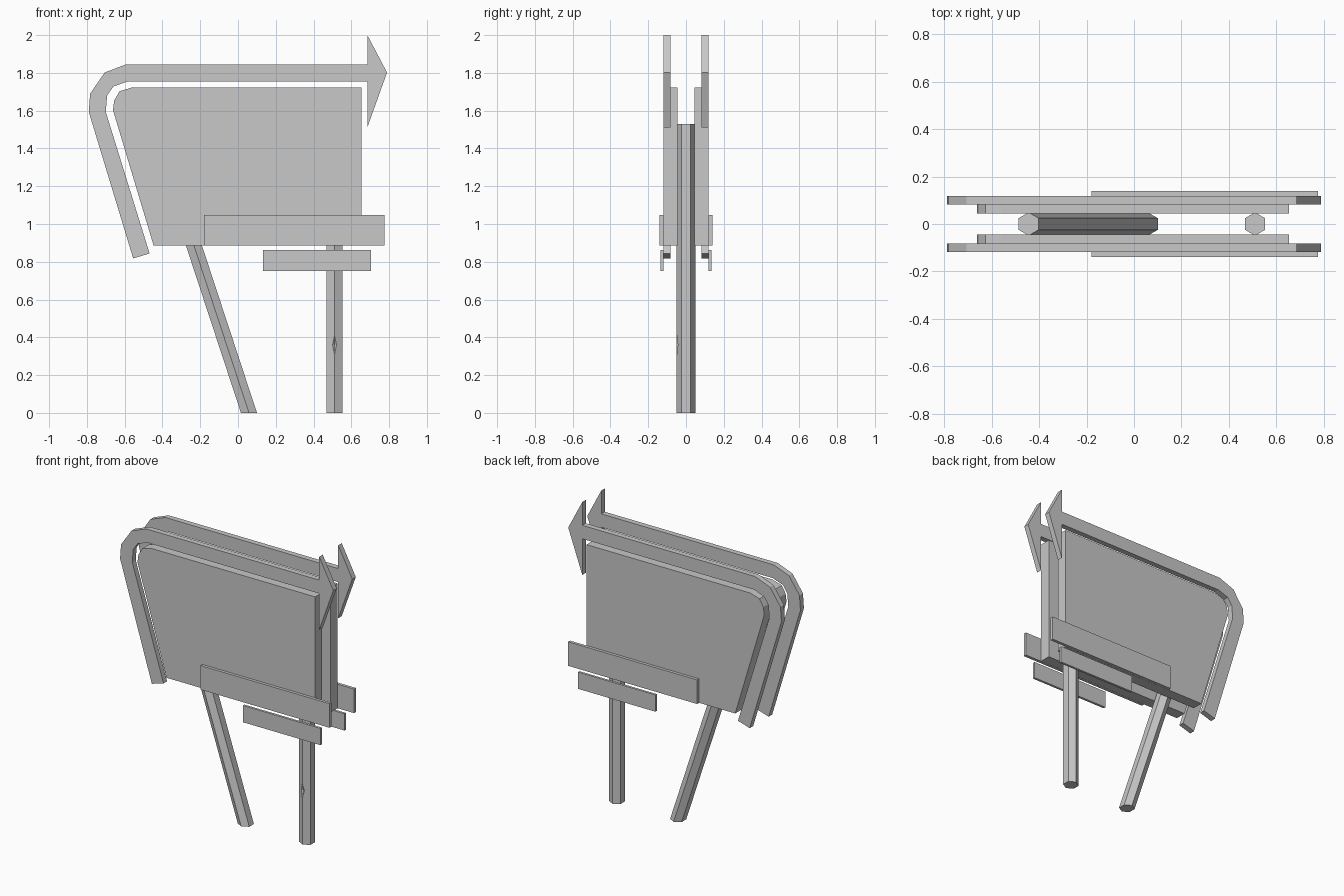
import bpy
import bmesh
import math
from mathutils import Matrix

cube = bpy.data.objects.get("Cube")
if cube:
    bpy.data.objects.remove(cube, do_unlink=True)

grey = bpy.data.materials.new("plain grey")
grey.use_nodes = True
grey.diffuse_color = (0.58, 0.58, 0.58, 1)
bsdf = next(n for n in grey.node_tree.nodes if n.type == "BSDF_PRINCIPLED")
bsdf.inputs["Base Color"].default_value = (0.58, 0.58, 0.58, 1)


def finish(name, bm):
    bmesh.ops.recalc_face_normals(bm, faces=bm.faces)
    mesh = bpy.data.meshes.new(name)
    bm.to_mesh(mesh)
    bm.free()
    mesh.materials.append(grey)
    obj = bpy.data.objects.new(name, mesh)
    bpy.context.collection.objects.link(obj)
    return obj


def plate(name, outline, y0, y1):
    """Extrude an x-z outline between two y depths."""
    bm = bmesh.new()
    face = bm.faces.new([bm.verts.new((x, y0, z)) for x, z in outline])
    moved = bmesh.ops.extrude_face_region(bm, geom=[face])["geom"]
    verts = [v for v in moved if isinstance(v, bmesh.types.BMVert)]
    bmesh.ops.translate(bm, verts=verts, vec=(0, y1 - y0, 0))
    # The extrusion keeps the first cap only if it is rebuilt
    if not face.is_valid:
        caps = [e for e in bm.edges if e.is_boundary]
        bmesh.ops.holes_fill(bm, edges=caps)
    finish(name, bm)


def rectangle(x0, x1, z0, z1):
    return [(x0, z0), (x1, z0), (x1, z1), (x0, z1)]


def post(name, x_bottom, x_top, height):
    """Six-sided post with level ends, a corner facing the front."""
    bm = bmesh.new()
    rings = []
    for cx, z in ((x_bottom, 0), (x_top, height)):
        angles = [math.radians(60 * i - 90) for i in range(6)]
        rings.append([bm.verts.new((cx + 0.049 * math.cos(a),
                                    0.049 * math.sin(a), z)) for a in angles])
    low, high = rings
    for i in range(6):
        j = (i + 1) % 6
        bm.faces.new((low[i], low[j], high[j], high[i]))
    bm.faces.new(low)
    bm.faces.new(high)
    return finish(name, bm)


panel = [(-0.447, 0.887), (-0.662, 1.603), (-0.655, 1.655), (-0.627, 1.703),
         (-0.56, 1.723), (0.654, 1.723), (0.654, 0.887)]

# Bent arrow: outer edge, head, then back along the inner edge
arrow = [(-0.555, 0.818), (-0.79, 1.593), (-0.783, 1.69), (-0.706, 1.802),
         (-0.595, 1.844), (0.685, 1.844), (0.685, 2.0), (0.789, 1.802),
         (0.685, 1.512), (0.685, 1.754), (-0.585, 1.754), (-0.66, 1.728),
         (-0.693, 1.68), (-0.70, 1.593), (-0.468, 0.844)]

# Matching sign layers on the front and the back
for side, s in (("front", -1), ("back", 1)):
    plate(side + "_panel", panel, s * 0.044, s * 0.118)
    plate(side + "_arrow", arrow, s * 0.082, s * 0.119)
    plate(side + "_upper_board", rectangle(-0.18, 0.776, 0.887, 1.048),
          s * 0.119, s * 0.139)
    plate(side + "_lower_board", rectangle(0.132, 0.705, 0.751, 0.863),
          s * 0.12, s * 0.136)

# Posts between the panels
upright = post("upright_post", 0.511, 0.511, 1.53)
post("leaning_post", 0.058, -0.445, 1.53)

# Small dent in the front corner of the upright post
bm = bmesh.new()
bmesh.ops.create_uvsphere(bm, u_segments=4, v_segments=2, radius=1)
bmesh.ops.transform(bm, verts=bm.verts, matrix=Matrix.Translation(
    (0.511, -0.05, 0.36)) @ Matrix.Diagonal((0.02, 0.015, 0.055, 1)))
cutter = finish("dent_cutter", bm)
cutter.hide_render = True
cutter.hide_set(True)
dent = upright.modifiers.new("dent", "BOOLEAN")
dent.operation = "DIFFERENCE"
dent.object = cutter
